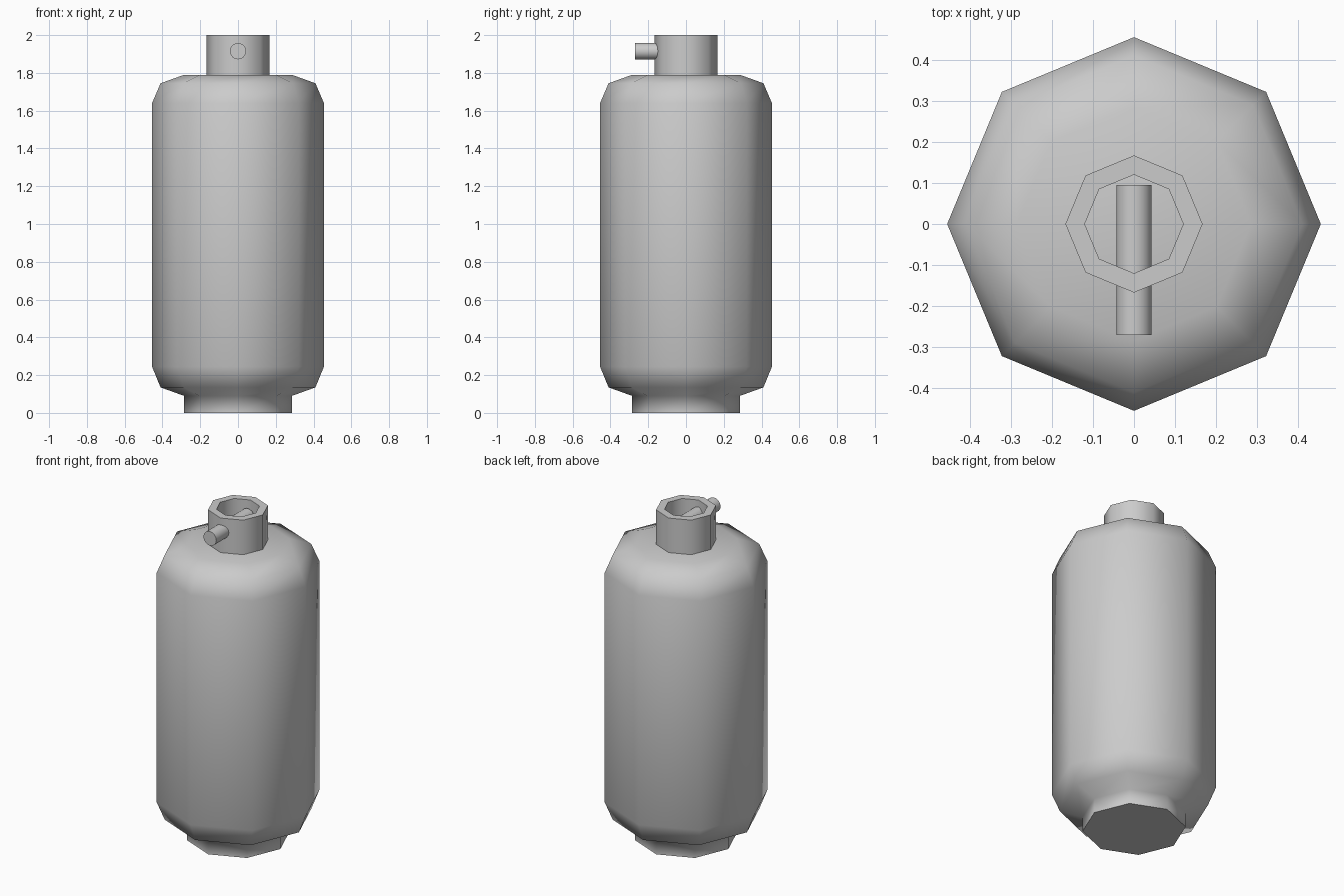
import bpy, bmesh
from math import cos, sin, pi, radians

if "Cube" in bpy.data.objects:
    bpy.data.objects.remove(bpy.data.objects["Cube"])


def lathe(name, profile, sides=8, closed=False, angle=75):
    """Spin (radius, z) points around z; cap the ends or close into a ring."""
    bm = bmesh.new()
    rings = [[bm.verts.new((r * cos(2 * pi * i / sides), r * sin(2 * pi * i / sides), z))
              for i in range(sides)] for r, z in profile]
    pairs = list(zip(rings, rings[1:]))
    if closed:
        pairs.append((rings[-1], rings[0]))
    else:
        bm.faces.new(rings[0][::-1])
        bm.faces.new(rings[-1])
    for a, b in pairs:
        for i in range(sides):
            j = (i + 1) % sides
            bm.faces.new((a[i], a[j], b[j], b[i]))
    bmesh.ops.recalc_face_normals(bm, faces=bm.faces)
    mesh = bpy.data.meshes.new(name)
    bm.to_mesh(mesh)
    bm.free()
    ob = bpy.data.objects.new(name, mesh)
    bpy.context.collection.objects.link(ob)
    bpy.ops.object.select_all(action='DESELECT')
    ob.select_set(True)
    bpy.context.view_layer.objects.active = ob
    bpy.ops.object.shade_smooth_by_angle(angle=radians(angle))
    return ob


# Tank body with foot
lathe("tank_body", [(0.285, 0), (0.285, 0.09), (0.41, 0.135), (0.455, 0.245),
                    (0.455, 1.64), (0.41, 1.745), (0.285, 1.79)])

# Open collar on top
lathe("collar", [(0.167, 1.78), (0.167, 2.0), (0.12, 2.0), (0.12, 1.78)], closed=True)

# Valve pipe passing through the front of the collar
valve = lathe("valve_pipe", [(0.043, -0.095), (0.043, 0.27)], sides=24)
valve.rotation_euler = (radians(90), 0, 0)
valve.location = (0, 0, 1.915)
